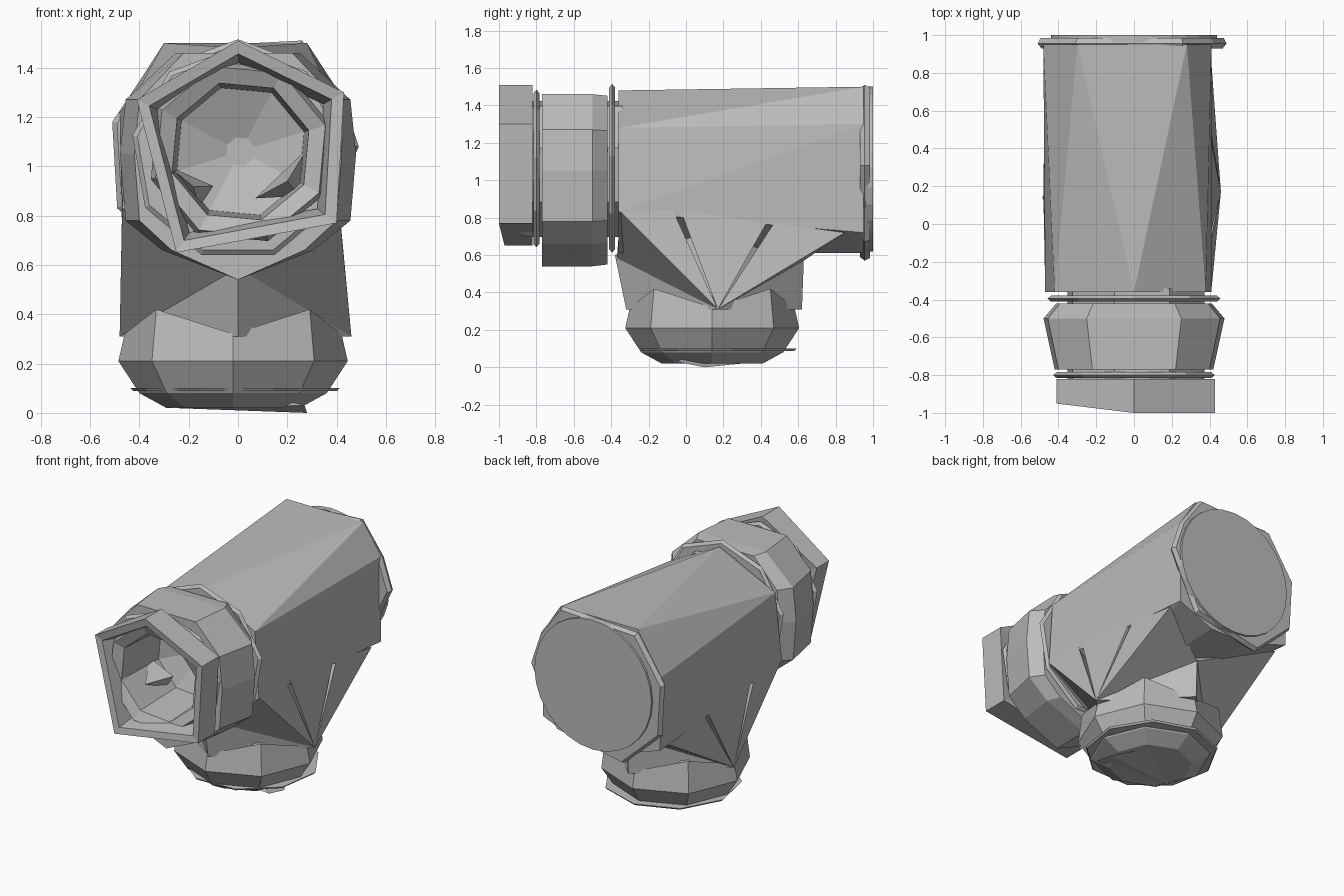
import bpy, bmesh, math
from mathutils import Vector

if "Cube" in bpy.data.objects:
    bpy.data.objects.remove(bpy.data.objects["Cube"])

grey = bpy.data.materials.new("plain grey")
grey.use_nodes = True
grey.diffuse_color = (0.5, 0.5, 0.5, 1)
grey.node_tree.nodes["Principled BSDF"].inputs["Base Color"].default_value = (0.5, 0.5, 0.5, 1)


def finish(name, bm):
    bmesh.ops.recalc_face_normals(bm, faces=bm.faces)
    mesh = bpy.data.meshes.new(name)
    bm.to_mesh(mesh)
    bm.free()
    mesh.materials.append(grey)
    obj = bpy.data.objects.new(name, mesh)
    bpy.context.collection.objects.link(obj)
    return obj


def polygon(sides, phase=0.0):
    step = math.tau / sides
    return [(math.cos(step * i + phase), math.sin(step * i + phase)) for i in range(sides)]


def loft(name, outline, profile, center, axis="Y", closed=False, tweak=None):
    """Sweep an outline through (scale, position) steps along an axis."""
    bm = bmesh.new()
    rings = []
    for scale, t in profile:
        ring = []
        for u, v in outline:
            a, b = center[0] + u * scale, center[1] + v * scale
            ring.append(bm.verts.new((a, t, b) if axis == "Y" else (a, b, t)))
        rings.append(ring)
    n = len(outline)
    pairs = list(zip(rings, rings[1:]))
    if closed:
        pairs.append((rings[-1], rings[0]))
    else:
        bm.faces.new(rings[0])
        bm.faces.new(rings[-1])
    for low, high in pairs:
        for i in range(n):
            j = (i + 1) % n
            bm.faces.new((low[i], low[j], high[j], high[i]))
    if tweak:
        for vert in bm.verts:
            tweak(vert)
    return finish(name, bm)


def hull(name, points):
    bm = bmesh.new()
    for p in points:
        bm.verts.new(p)
    result = bmesh.ops.convex_hull(bm, input=bm.verts)
    spare = {g for g in result["geom_interior"] if isinstance(g, bmesh.types.BMVert)}
    bmesh.ops.delete(bm, geom=list(spare), context="VERTS")
    return finish(name, bm)


# Long faceted barrel of the fitting
front_section = [(-.42, 1.28), (0, 1.48), (.38, 1.28), (.41, .83), (.1, .61), (-.1, .61), (-.47, .83)]
back_section = [(-.30, 1.5), (.28, 1.5), (.41, 1.3), (.41, .72), (.15, .61), (-.15, .61), (-.47, .72), (-.48, 1.22)]
hull("barrel", [(x, -.36, z) for x, z in front_section] + [(x, .95, z) for x, z in back_section])

# Four-cornered branch going down
hull("branch", [(-.48, .17, .31), (0, -.32, .31), (.46, .17, .31), (0, .62, .31),
                (-.36, .17, .8), (0, -.38, .6), (.34, .17, .8), (0, .63, .58)])

# Flat side panels and gussets that taper from the barrel down to the branch corners
saddle = []
for side, top, tip_x in (("right", -.47, -.48), ("left", .41, .46)):
    tip = (tip_x, .17, .31)
    saddle += [(top, -.03, .84), (top, .43, .77), tip]
    hull(side + "_front_gusset", [tip, (top, -.35, .83), (top, -.07, .84), (0, -.37, .58), (0, -.2, .7)])
    hull(side + "_rear_gusset", [tip, (top, .85, .72), (top, .47, .77), (0, .63, .57), (0, .5, .7)])
hull("side_panels", saddle)

# Rear flange and round end plate
rear_outline = [(-.3, .43), (.27, .46), (.43, .24), (.5, .03), (.3, -.38), (-.2, -.48), (-.48, -.22), (-.5, .13)]
loft("rear_flange", rear_outline, [(.96, .93), (1, .955), (.97, .985)], (-.01, 1.05))
loft("rear_end_plate", polygon(28), [(.44, .96), (.44, 1)], (0, 1.06))

# Hollow inner sleeve, closed at the bottom of the bore
loft("inner_sleeve", polygon(8, .3),
     [(.38, -.34), (.38, -.84), (.36, -.9), (.29, -.87), (.27, -.5), (.06, -.42)], (.01, 1.06))


# Union nut behind the front collar, wider at its waist
def bulge(vert):
    if -.6 < vert.co.y < -.45:
        vert.co.x *= 1.14


half = [(0, -.49), (.27, -.37), (.4, -.25), (.42, .02), (.4, .24), (.22, .43)]
nut_outline = half + [(-x, z) for x, z in reversed(half[1:])]
loft("union_nut", nut_outline, [(1, -.77), (1, -.5), (.98, -.42), (.75, -.42), (.75, -.77)],
     (0, 1.03), closed=True, tweak=bulge)

# Thin flanges either side of the nut
for label, sides, y, radius in (("inner", 9, -.395, .465), ("outer", 9, -.8, .435)):
    loft(label + "_flange", polygon(sides, math.pi / 2),
         [(radius - .02, y - .016), (radius, y), (radius - .02, y + .016), (.33, y + .016), (.33, y - .016)],
         (0, 1.05), closed=True)


# Five-sided front collar with a sloped mouth
def lean(vert):
    if vert.co.y < -.9:
        vert.co.y += .12 * max(0, -vert.co.x)


collar_outline = [(-.01, .45), (.42, .24), (.39, -.29), (-.26, -.41), (-.42, .21)]
loft("front_collar", collar_outline, [(1, -.82), (1, -1), (.88, -.99), (.8, -.83)],
     (.01, 1.06), closed=True, tweak=lean)

# Lugs inside the bore
for label, corners in (("left", [(.07, .87), (.28, 1.07), (.25, .88)]),
                       ("right", [(-.28, 1.0), (-.1, .92), (-.16, .83)])):
    middle = sum((Vector(c) for c in corners), Vector((0, 0))) / 3
    hull(label + "_bore_lug", [(x, -.55, z) for x, z in corners] + [(middle.x, -.74, middle.y)])


# Bottom cap, its rim dipping at the four branch corners
def dip(vert):
    offset = vert.co - Vector((-.02, .14, 0))
    if vert.co.z > .3 and min(abs(offset.x), abs(offset.y)) < .05:
        vert.co.z -= .1


loft("bottom_cap", polygon(8), [(.27, .02), (.38, .08), (.465, .21), (.44, .42), (.36, .38)],
     (-.02, .14), axis="Z", tweak=dip)
loft("bottom_cap_washer", polygon(9, .2), [(.42, .088), (.43, .1)], (-.01, .16), axis="Z")

# Pointed bulge at the underside
hull("bottom_tip", [(-.27, .02, .02), (.27, -.05, .03), (.28, .1, 0), (.05, .4, .03), (0, .1, .1)])
